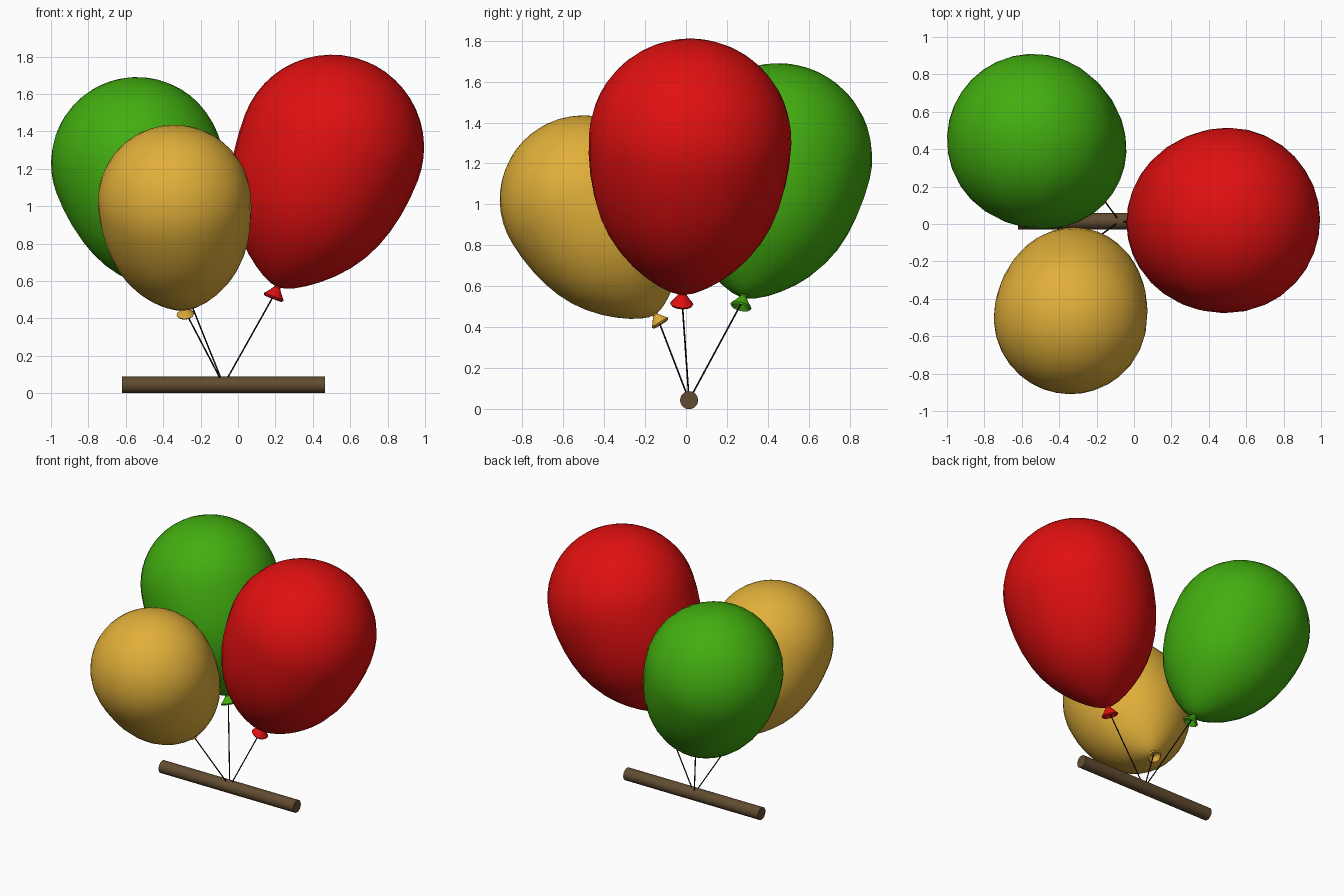
import bpy, bmesh
from math import sin, cos, pi, radians
from mathutils import Vector

if "Cube" in bpy.data.objects:
    bpy.data.objects.remove(bpy.data.objects["Cube"], do_unlink=True)


def material(name, rgb):
    m = bpy.data.materials.new(name)
    m.use_nodes = True
    color = (*rgb, 1.0)
    m.diffuse_color = color
    m.node_tree.nodes["Principled BSDF"].inputs["Base Color"].default_value = color
    return m


red = material("red rubber", (0.75, 0.005, 0.005))
green = material("green rubber", (0.055, 0.42, 0.005))
yellow = material("golden yellow rubber", (0.75, 0.43, 0.042))
wood = material("brown wood", (0.12, 0.072, 0.03))
cord = material("black string", (0.01, 0.01, 0.01))


def lathe(name, profile, origin, axis, mat, sides=32):
    """Revolve (radius, height) pairs about an axis through origin."""
    bm = bmesh.new()
    points = [bm.verts.new((r, 0, h)) for r, h in profile]
    edges = [bm.edges.new(pair) for pair in zip(points, points[1:])]
    bmesh.ops.spin(bm, geom=points + edges, cent=(0, 0, 0), axis=(0, 0, 1),
                   angle=2 * pi, steps=sides)
    bmesh.ops.remove_doubles(bm, verts=bm.verts, dist=0.0002)
    bmesh.ops.recalc_face_normals(bm, faces=bm.faces)
    mesh = bpy.data.meshes.new(name)
    bm.to_mesh(mesh)
    bm.free()
    mesh.materials.append(mat)
    obj = bpy.data.objects.new(name, mesh)
    bpy.context.collection.objects.link(obj)
    obj.location = origin
    obj.rotation_mode = "QUATERNION"
    obj.rotation_quaternion = Vector((0, 0, 1)).rotation_difference(Vector(axis))
    bpy.ops.object.select_all(action="DESELECT")
    obj.select_set(True)
    bpy.context.view_layer.objects.active = obj
    bpy.ops.object.shade_smooth_by_angle(angle=radians(40))
    return obj


def rod(name, start, end, radius, mat, sides):
    span = Vector(end) - Vector(start)
    length = span.length
    return lathe(name, [(0, 0), (radius, 0), (radius, length), (0, length)],
                 start, span, mat, sides)


# Balloon skin: round crown, longer tapering lower half
LOWER = 1.62
skin = []
for i in range(25):
    c, s = cos(pi * i / 24), sin(pi * i / 24)
    if c >= 0:
        skin.append((s, c))
    else:
        skin.append((s * (1 - 0.36 * (-c) ** 5.3), c * LOWER))
skin[0], skin[-1] = (0, 1), (0, -LOWER)

# Tied knot: flared skirt with a hollow underside
knot = [(0, -1.57), (0.04, -1.58), (0.035, -1.63), (0.07, -1.68),
        (0.115, -1.735), (0.1, -1.755), (0.03, -1.69), (0, -1.69)]

TIE = Vector((-0.077, 0.015, 0.044))

# Balloons: colour, centre of crown, neck position, crown radius
balloons = [
    ("red", red, (0.5, 0.02, 1.315), (0.21, -0.018, 0.565), 0.495),
    ("green", green, (-0.54, 0.45, 1.23), (-0.28, 0.28, 0.55), 0.46),
    ("yellow", yellow, (-0.34, -0.5, 1.025), (-0.285, -0.15, 0.46), 0.41),
]
for label, mat, centre, neck, size in balloons:
    axis = (Vector(centre) - Vector(neck)).normalized()
    for part, profile, sides in (("balloon", skin, 32), ("knot", knot, 16)):
        lathe(f"{label}_{part}", [(r * size, h * size) for r, h in profile],
              centre, axis, mat, sides)
    rod(f"{label}_string", TIE, Vector(centre) - axis * size * 1.69, 0.004, cord, 8)

# Wooden stick the strings are tied to
rod("stick", (-0.62, 0.015, 0.044), (0.465, 0.015, 0.044), 0.044, wood, 24)
